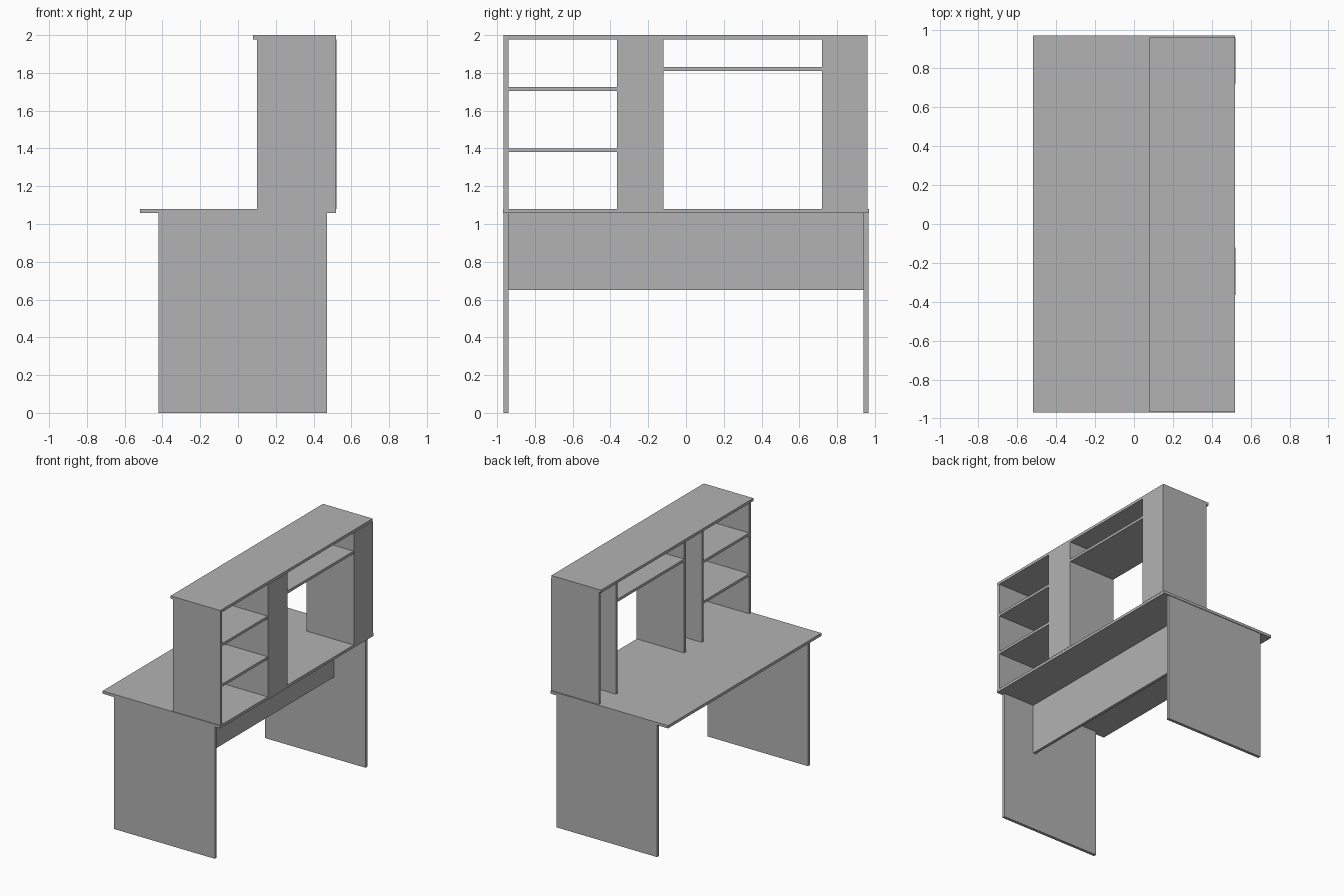
import bpy
import bmesh
from mathutils import Matrix, Vector

cube = bpy.data.objects.get("Cube")
if cube:
    bpy.data.objects.remove(cube, do_unlink=True)

grey = bpy.data.materials.new("board grey")
grey.use_nodes = True
colour = (0.448, 0.448, 0.448, 1)
grey.diffuse_color = colour
grey.node_tree.nodes["Principled BSDF"].inputs["Base Color"].default_value = colour


def board(name, x, y, z):
    """Flat board given by its (min, max) range on each axis."""
    low, high = (Vector(c) for c in zip(x, y, z))
    bm = bmesh.new()
    bmesh.ops.create_cube(bm, size=1, matrix=Matrix.Diagonal((*(high - low), 1)))
    mesh = bpy.data.meshes.new(name)
    bm.to_mesh(mesh)
    bm.free()
    mesh.materials.append(grey)
    obj = bpy.data.objects.new(name, mesh)
    obj.location = (low + high) / 2
    bpy.context.collection.objects.link(obj)
    return obj


T = 0.024                    # board thickness
DESK_Z, TOP_Z = 1.08, 1.978  # desk surface and underside of hutch top
HUTCH_X = (0.10, 0.519)      # depth of the hutch boards

# Desk: top, two side legs and the panel joining them
board("desktop", (-0.52, 0.52), (-0.97, 0.97), (1.058, DESK_Z))
for side, y in (("right", -0.965), ("left", 0.965 - T)):
    board(side + "_leg", (-0.42, 0.47), (y, y + T), (0, 1.058))
board("modesty_panel", (0.166, 0.19), (-0.941, 0.941), (0.65, 1.058))

# Hutch: top and five uprights
board("hutch_top", (0.08, 0.52), (-0.967, 0.96), (TOP_Z, 2.0))
uprights = (-0.965, -0.366, -0.12 - T, 0.72, 0.96 - T)
for i, y in enumerate(uprights, 1):
    board(f"hutch_upright_{i}", HUTCH_X, (y, y + T), (DESK_Z, TOP_Z))

# Shelves: two in the narrow bay, one across the wide bay
for name, y, z in (("lower_shelf", (-0.941, -0.366), 1.38),
                   ("upper_shelf", (-0.941, -0.366), 1.705),
                   ("wide_shelf", (-0.12, 0.72), 1.81)):
    board(name, HUTCH_X, y, (z, z + 0.021))

# Thin back plates closing the two slim compartments
for name, y in (("middle_back_plate", (-0.366, -0.12)),
                ("end_back_plate", (0.72, 0.96))):
    board(name, (0.519, 0.522), y, (DESK_Z, TOP_Z))
